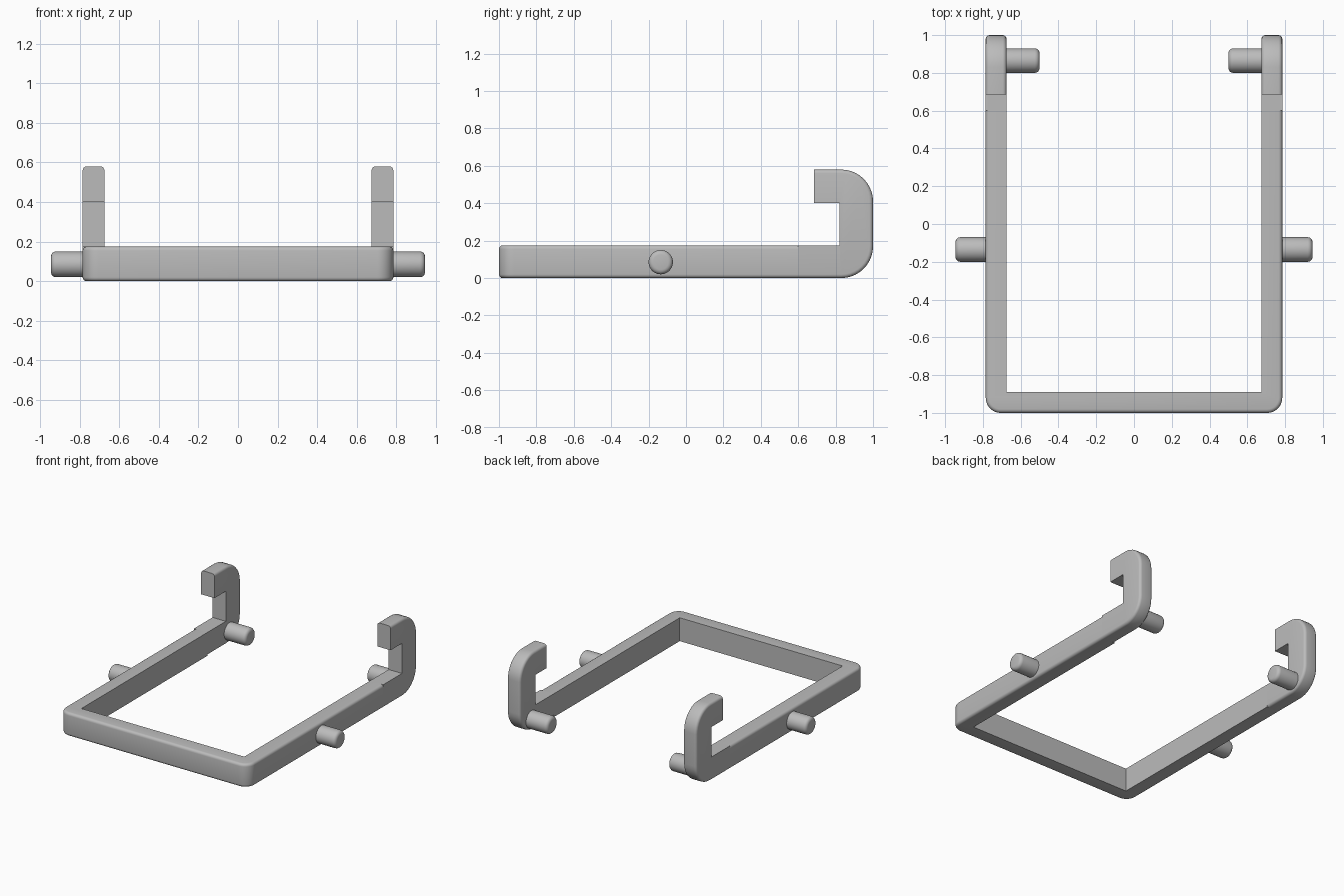
import bpy, bmesh, math
from mathutils import Vector, Matrix

cube = bpy.data.objects.get("Cube")
if cube:
    bpy.data.objects.remove(cube, do_unlink=True)

grey = bpy.data.materials.new("plain grey")
grey.use_nodes = True
colour = (0.5, 0.5, 0.5, 1)
grey.diffuse_color = colour
grey.node_tree.nodes["Principled BSDF"].inputs["Base Color"].default_value = colour

HALF, THICK, HEIGHT = 0.785, 0.11, 0.175   # frame half width, bar thickness, bar height
SEAM = 0.6                                 # where the straight arm meets its hook
INNER = HALF - THICK


def finish(bm, name):
    bmesh.ops.recalc_face_normals(bm, faces=bm.faces)
    mesh = bpy.data.meshes.new(name)
    bm.to_mesh(mesh)
    bm.free()
    obj = bpy.data.objects.new(name, mesh)
    bpy.context.collection.objects.link(obj)
    mesh.materials.append(grey)
    bpy.ops.object.select_all(action="DESELECT")
    obj.select_set(True)
    bpy.context.view_layer.objects.active = obj
    bpy.ops.object.shade_smooth_by_angle(angle=math.radians(35))
    return obj


def rounded(corners, steps=10):
    """Replace each right-angled corner (a, b, radius) by an arc."""
    out = []
    for i, (a, b, r) in enumerate(corners):
        p = Vector((a, b))
        if r == 0:
            out.append(p)
            continue
        u = (Vector(corners[i - 1][:2]) - p).normalized()
        v = (Vector(corners[(i + 1) % len(corners)][:2]) - p).normalized()
        for k in range(steps + 1):
            t = math.pi / 2 * k / steps
            out.append(p + r * (u * (1 - math.sin(t)) + v * (1 - math.cos(t))))
    return out


def prism(name, corners, place, low, high, soft, width):
    """Extrude an outline and round the rim edges chosen by the rule soft(a, b)."""
    bm = bmesh.new()
    pts = rounded(corners)
    rings = [[bm.verts.new(place(p.x, p.y, h)) for p in pts] for h in (low, high)]
    for ring in rings:
        bm.faces.new(ring)
    n = len(pts)
    rim = []
    for i in range(n):
        j = (i + 1) % n
        bm.faces.new((rings[0][i], rings[0][j], rings[1][j], rings[1][i]))
        mid = (pts[i] + pts[j]) / 2
        if soft(mid.x, mid.y):
            rim += [bm.edges.get((r[i], r[j])) for r in rings]
    bmesh.ops.recalc_face_normals(bm, faces=bm.faces)
    bmesh.ops.bevel(bm, geom=rim, offset=width, segments=4, profile=0.5, affect="EDGES")
    return finish(bm, name)


def peg(name, x_base, x_tip, y):
    """Round sideways peg with a softened tip."""
    bm = bmesh.new()
    turn = Matrix.Translation(((x_base + x_tip) / 2, y, 0.085)) @ Matrix.Rotation(math.pi / 2, 4, "Y")
    bmesh.ops.create_cone(bm, cap_ends=True, segments=40, radius1=0.065, radius2=0.065,
                          depth=abs(x_tip - x_base), matrix=turn)
    tip = [e for e in bm.edges if all(abs(v.co.x - x_tip) < 0.001 for v in e.verts)]
    bmesh.ops.bevel(bm, geom=tip, offset=0.025, segments=4, profile=0.5, affect="EDGES")
    return finish(bm, name)


# U-shaped frame: front bar and both straight arms
prism("frame",
      [(-HALF, SEAM, 0), (-HALF, -1, 0.08), (HALF, -1, 0.08), (HALF, SEAM, 0),
       (INNER, SEAM, 0), (INNER, -1 + THICK, 0), (-INNER, -1 + THICK, 0), (-INNER, SEAM, 0)],
      lambda a, b, h: (a, b, h), 0, HEIGHT,
      lambda a, b: b < SEAM - 0.01 and (abs(a) > INNER + 0.01 or b < -0.9), 0.02)

# Hooks and pegs on both sides
for side, s in (("left", 1), ("right", -1)):
    prism(side + "_hook",
          [(SEAM, 0, 0), (1, 0, 0.17), (1, 0.58, 0.17), (0.685, 0.58, 0),
           (0.685, 0.4, 0), (0.82, 0.4, 0), (0.82, HEIGHT, 0), (SEAM, HEIGHT, 0)],
          lambda a, b, h: (s * h, a, b), INNER, HALF,
          lambda a, b: b < 0.01 or b > 0.57 or a > 0.83, 0.02)
    peg(side + "_outer_peg", s * (HALF - 0.02), s * 0.945, -0.135)
    peg(side + "_inner_peg", s * (INNER + 0.02), s * 0.5, 0.865)
